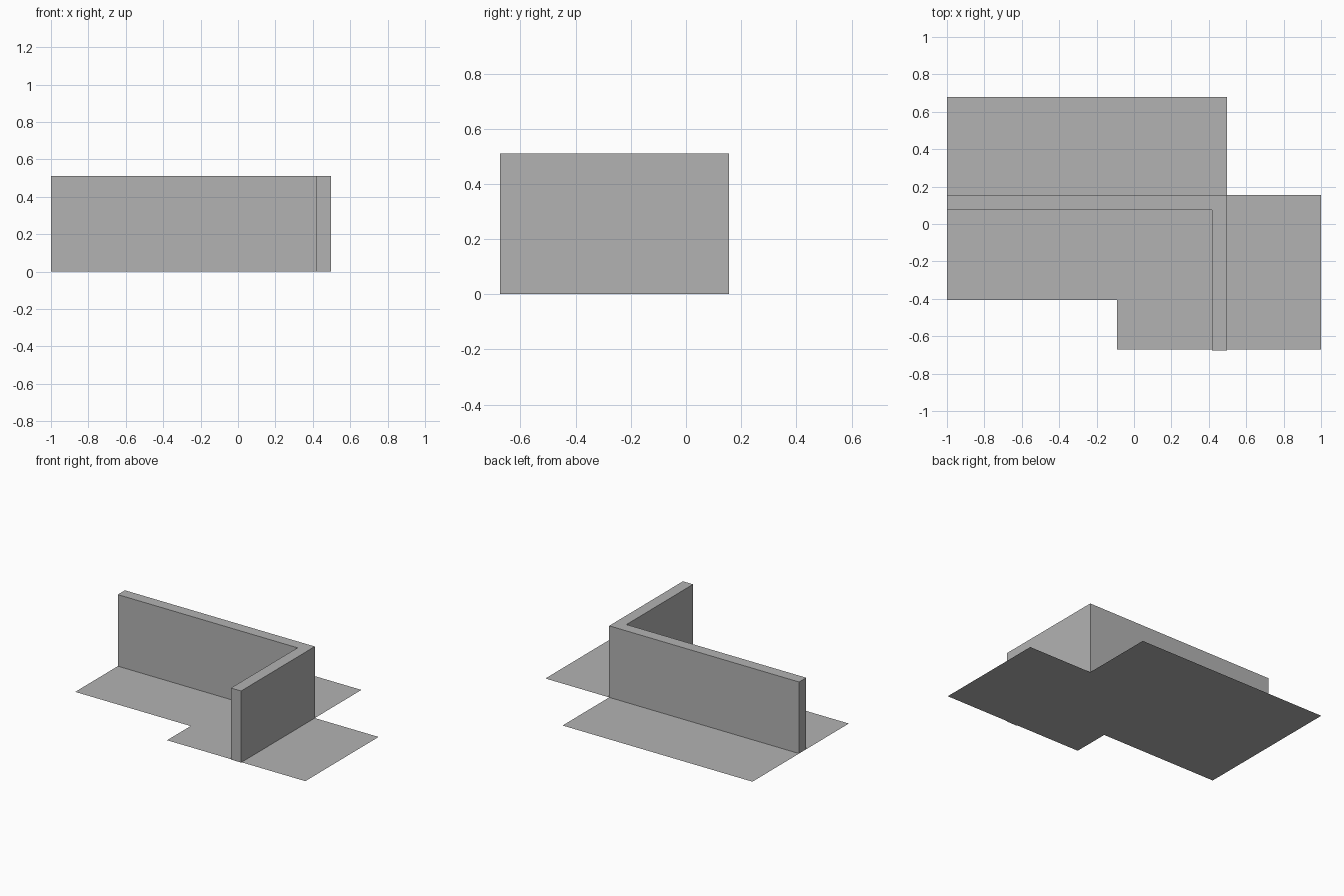
import bpy
import bmesh

cube = bpy.data.objects.get("Cube")
if cube:
    bpy.data.objects.remove(cube, do_unlink=True)

# Single plain grey
GREY = (0.45, 0.45, 0.45, 1)
grey = bpy.data.materials.new("plain grey")
grey.use_nodes = True
grey.diffuse_color = GREY
grey.node_tree.nodes["Principled BSDF"].inputs["Base Color"].default_value = GREY


def slab(name, outline, height=0):
    """Flat sheet from an outline, raised into a solid when height is given."""
    bm = bmesh.new()
    face = bm.faces.new([bm.verts.new((x, y, 0)) for x, y in outline])
    if height:
        raised = bmesh.ops.extrude_face_region(bm, geom=[face], use_keep_orig=True)["geom"]
        top = [v for v in raised if isinstance(v, bmesh.types.BMVert)]
        bmesh.ops.translate(bm, verts=top, vec=(0, 0, height))
        bmesh.ops.recalc_face_normals(bm, faces=bm.faces)
    mesh = bpy.data.meshes.new(name)
    bm.to_mesh(mesh)
    bm.free()
    mesh.materials.append(grey)
    obj = bpy.data.objects.new(name, mesh)
    bpy.context.collection.objects.link(obj)
    return obj


LEFT, CORNER_X, CORNER_Y, FRONT = -1, 0.497, 0.155, -0.675
THICK, HEIGHT = 0.08, 0.51

# Thin stepped floor sheet
slab("floor", [(LEFT, -0.405), (-0.09, -0.405), (-0.09, -0.67), (1, -0.67),
               (1, CORNER_Y), (CORNER_X, CORNER_Y), (CORNER_X, 0.68), (LEFT, 0.68)])

# Corner wall running back and along the left side
slab("corner_wall", [(LEFT, CORNER_Y), (LEFT, CORNER_Y - THICK),
                     (CORNER_X - THICK, CORNER_Y - THICK), (CORNER_X - THICK, FRONT),
                     (CORNER_X, FRONT), (CORNER_X, CORNER_Y)], HEIGHT)
